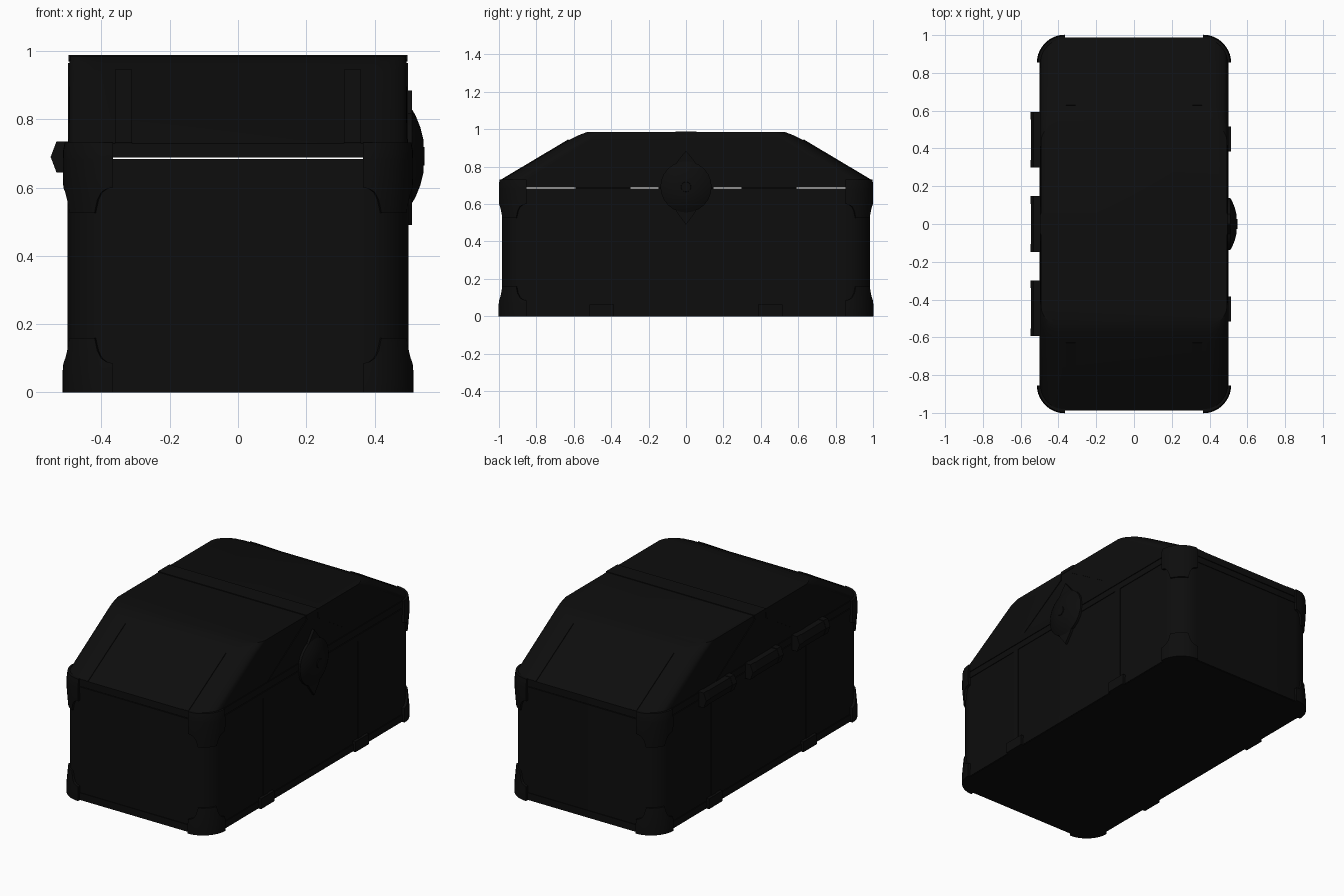
import bpy, bmesh, math
from mathutils import Vector

if "Cube" in bpy.data.objects:
    bpy.data.objects.remove(bpy.data.objects["Cube"])

black = bpy.data.materials.new("matte_black")
black.diffuse_color = (0.004, 0.004, 0.004, 1)
black.use_nodes = True
black.node_tree.nodes["Principled BSDF"].inputs["Base Color"].default_value = black.diffuse_color
HX, HY, R = 0.496, 0.984, 0.13


def finish(name, bm, smooth=True):
    bmesh.ops.recalc_face_normals(bm, faces=bm.faces)
    me = bpy.data.meshes.new(name)
    bm.to_mesh(me)
    bm.free()
    me.materials.append(black)
    ob = bpy.data.objects.new(name, me)
    bpy.context.collection.objects.link(ob)
    if smooth:
        bpy.ops.object.select_all(action='DESELECT')
        ob.select_set(True)
        bpy.context.view_layer.objects.active = ob
        bpy.ops.object.shade_smooth_by_angle(angle=math.radians(25))
    return ob


def loft(name, rings, smooth=True):
    """Skin closed rings of points and cap both ends."""
    bm = bmesh.new()
    vs = [[bm.verts.new(p) for p in ring] for ring in rings]
    n = len(vs[0])
    for a, b in zip(vs, vs[1:]):
        for i in range(n):
            j = (i + 1) % n
            bm.faces.new((a[i], a[j], b[j], b[i]))
    bm.faces.new(vs[0][::-1])
    bm.faces.new(vs[-1])
    return finish(name, bm, smooth)


def rounded(z, hx, hy, r, steps=10):
    pts = []
    for q, (sx, sy) in enumerate(((1, 1), (-1, 1), (-1, -1), (1, -1))):
        for i in range(steps + 1):
            a = math.pi / 2 * (q + i / steps)
            pts.append((sx * (hx - r) + r * math.cos(a), sy * (hy - r) + r * math.sin(a), z))
    return pts


def prism_x(name, outline, x0, x1, smooth=False):
    """Extrude a (y, z) outline along x."""
    return loft(name, [[(x, y, z) for y, z in outline] for x in (x0, x1)], smooth)


def box(name, x0, x1, y0, y1, z0, z1):
    prism_x(name, [(y0, z0), (y1, z0), (y1, z1), (y0, z1)], x0, x1)


# Main body and sloped lid, with a hairline gap between them
loft("body", [rounded(z, HX, HY, R) for z in (0, 0.684)])
loft("lid", [rounded(0.688, HX, HY, R), rounded(0.73, HX, HY, R),
             rounded(0.94, 0.494, 0.63, 0.11), rounded(0.968, 0.494, 0.575, 0.1),
             rounded(0.985, 0.492, 0.53, 0.095)])

# Trim bands round the base and both rims
for name, z0, z1 in (("base_band", 0.003, 0.045), ("body_rim", 0.647, 0.684), ("lid_rim", 0.688, 0.73)):
    loft(name, [rounded(z, HX + 0.004, HY + 0.004, R + 0.004) for z in (z0, z1)])


# Corner brackets wrapped round the vertical edges, with scooped ends
def bracket(name, sx, sy, levels):
    angles = [0, 8, 14, 19, 23, 34, 45, 56, 67, 71, 76, 82, 90]
    bm = bmesh.new()
    cols = []
    for a in angles:
        t = math.radians(a)
        col = []
        for z, off in levels(min(a, 90 - a)):
            for rr in (R - 0.01, R + off):
                col.append(bm.verts.new((sx * (HX - R + rr * math.cos(t)), sy * (HY - R + rr * math.sin(t)), z)))
        cols.append(col)
    n = len(cols[0]) // 2
    loop = [2 * i + 1 for i in range(n)] + [2 * i for i in reversed(range(n))]
    for a, b in zip(cols, cols[1:]):
        for i, k in enumerate(loop):
            m = loop[(i + 1) % len(loop)]
            bm.faces.new((a[k], a[m], b[m], b[k]))
    for c in (cols[0], cols[-1]):
        bm.faces.new([c[k] for k in loop])
    finish(name, bm)


def scoop(d):
    """Bracket height for an angle measured from its nearer end."""
    return {0: 0.085, 8: 0.09, 14: 0.1, 19: 0.122}.get(d, 0.16)


def taper(h):
    return 0.018 - 0.009 * max(0, (h - 0.06) / 0.1)


def lower(d):
    h = scoop(d)
    return [(0, 0.018), (0.06, 0.018), (h, taper(h))]


def upper(d):
    h = scoop(d)
    return [(0.686, 0.017), (0.626, 0.017), (0.686 - h, taper(h))]


def cap(d):
    return [(0.686, 0.017), (0.71, 0.016), (0.732, 0.012)]


for sx in (-1, 1):
    for sy in (-1, 1):
        bracket("lower_corner", sx, sy, lower)
        bracket("upper_corner", sx, sy, upper)
        bracket("lid_corner", sx, sy, cap)

# Strips on the sloped lid ends
for s in (-1, 1):
    for x in (-0.335, 0.335):
        prism_x("slope_strip", [(s * 0.984, 0.72), (s * 0.988, 0.732), (s * 0.629, 0.946), (s * 0.625, 0.93)],
                x - 0.025, x + 0.025)

# Side straps, feet and diagonal lid braces
for sx in (-1, 1):
    for s in (-1, 1):
        y = s * 0.45
        box("side_strap", sx * 0.48, sx * (HX + 0.004), y - 0.02, y + 0.02, 0.04, 0.65)
        box("foot", sx * 0.42, sx * 0.514, y - 0.065, y + 0.065, 0, 0.062)
        prism_x("lid_brace", [(s * 0.43, 0.73), (s * 0.05, 0.965), (s * 0.05, 0.935), (s * 0.38, 0.73)],
                sx * 0.48, sx * 0.498)

# Strap across the top of the lid
box("top_strap", -0.496, 0.496, -0.055, 0.055, 0.97, 0.989)

# Three hinges along the back, each with a middle barrel and two end knuckles
for y in (-0.445, 0, 0.445):
    for a, b, g in ((-0.147, -0.107, 0), (-0.107, 0.107, 0.003), (0.107, 0.147, 0)):
        prof = [(-0.48, 0.645 + g), (-0.532, 0.645 + g), (-0.549 + g, 0.69), (-0.532, 0.735 - g), (-0.48, 0.735 - g)]
        loft("hinge", [[(x, yy, z) for x, z in prof] for yy in (y + a, y + b)], False)

# Round lock with pointed backplate and small centre boss
prism_x("lock_plate", [(0, 0.49), (0.045, 0.55), (0.12, 0.69), (0.045, 0.83), (0, 0.885), (-0.045, 0.83),
                       (-0.12, 0.69), (-0.045, 0.55)], 0.48, 0.51)


def disc(name, profile, n):
    loft(name, [[(x, r * math.cos(2 * math.pi * i / n), 0.692 + r * math.sin(2 * math.pi * i / n))
                 for i in range(n)] for x, r in profile])


disc("lock_dome", [(0.48, 0.137), (0.51, 0.137), (0.52, 0.12), (0.534, 0.085), (0.543, 0.05)], 24)
disc("lock_boss", [(0.54, 0.028), (0.547, 0.026)], 16)
